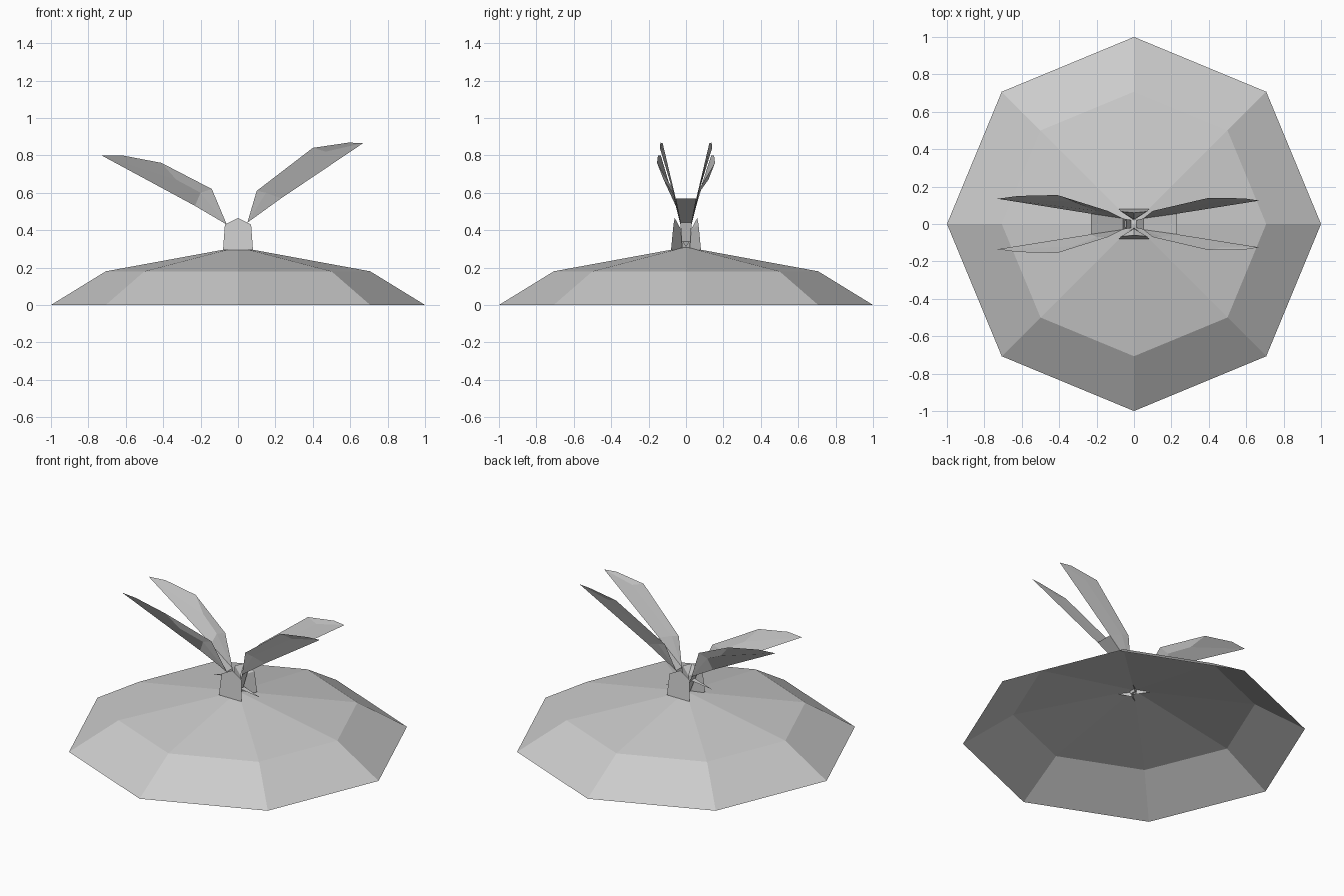
import bpy, math

if "Cube" in bpy.data.objects:
    bpy.data.objects.remove(bpy.data.objects["Cube"])


def make(name, verts, faces):
    mesh = bpy.data.meshes.new(name)
    mesh.from_pydata(verts, [], faces)
    mesh.update()
    obj = bpy.data.objects.new(name, mesh)
    bpy.context.collection.objects.link(obj)
    return obj


def mirror_y(points):
    return [(x, -y, z) for x, y, z in points]


# Eight-sided open mound
verts = [(r * math.cos(i * math.pi / 4), r * math.sin(i * math.pi / 4), z)
         for r, z in ((1.0, 0.0), (0.707, 0.18)) for i in range(8)]
verts.append((0, 0, 0.31))
faces = []
for i in range(8):
    j = (i + 1) % 8
    faces += [(i, j, 8 + j, 8 + i), (8 + i, 8 + j, 16)]
make("soil_mound", verts, faces)

# Split leaves: lower edge, fold line and upper edge of one blade per side
# order: base, split, tip, upper base, upper bend, upper end, fold base, fold bend
right_blade = [(0.05, 0.03, 0.44), (0.23, 0.055, 0.57), (0.67, 0.125, 0.866),
               (0.10, 0.07, 0.61), (0.40, 0.14, 0.84), (0.59, 0.137, 0.868),
               (0.15, 0.068, 0.60), (0.47, 0.125, 0.82)]
left_blade = [(-0.06, 0.03, 0.43), (-0.23, 0.055, 0.53), (-0.73, 0.135, 0.80),
              (-0.14, 0.07, 0.62), (-0.41, 0.155, 0.76), (-0.62, 0.15, 0.80),
              (-0.20, 0.07, 0.60), (-0.33, 0.12, 0.67)]
blade_faces = [(0, 1, 6), (0, 6, 3), (1, 2, 7, 6), (3, 6, 7, 4), (4, 7, 2, 5)]
for side, blade in (("right", right_blade), ("left", left_blade)):
    s = 1 if side == "right" else -1
    for part, pts, flip in (("back", blade, s < 0), ("front", mirror_y(blade), s > 0)):
        make(f"{side}_{part}_leaf", pts,
             [f[::-1] if flip else f for f in blade_faces])
    # Trough joining the two blades, running down into the stem
    low = [(s * 0.01, 0.02, 0.29), blade[0], blade[1]]
    make(f"{side}_leaf_trough", low + mirror_y(low), [(0, 1, 4, 3), (1, 2, 5, 4)])

# Sheath plates in front of and behind the leaf bases
plate = [(-0.08, 0.08, 0.295), (0.08, 0.08, 0.295), (0.07, 0.067, 0.43),
         (0, 0.06, 0.465), (-0.07, 0.067, 0.43), (0, 0.025, 0.40), (0, 0.02, 0.275)]
plate_faces = [(0, 1, 2, 3, 4), (1, 6, 5, 2), (2, 5, 3), (0, 4, 5, 6), (4, 3, 5)]
make("back_sheath", plate, [f[::-1] for f in plate_faces])
make("front_sheath", mirror_y(plate), plate_faces)

# Small shoots at the foot of the stem
make("left_shoot", [(-0.04, -0.02, 0.40), (-0.04, 0.02, 0.40), (-0.19, 0, 0.37)],
     [(0, 1, 2)])
make("right_shoot", [(0.03, -0.02, 0.34), (0.03, 0.02, 0.34), (0.16, 0, 0.31)],
     [(0, 2, 1)])
